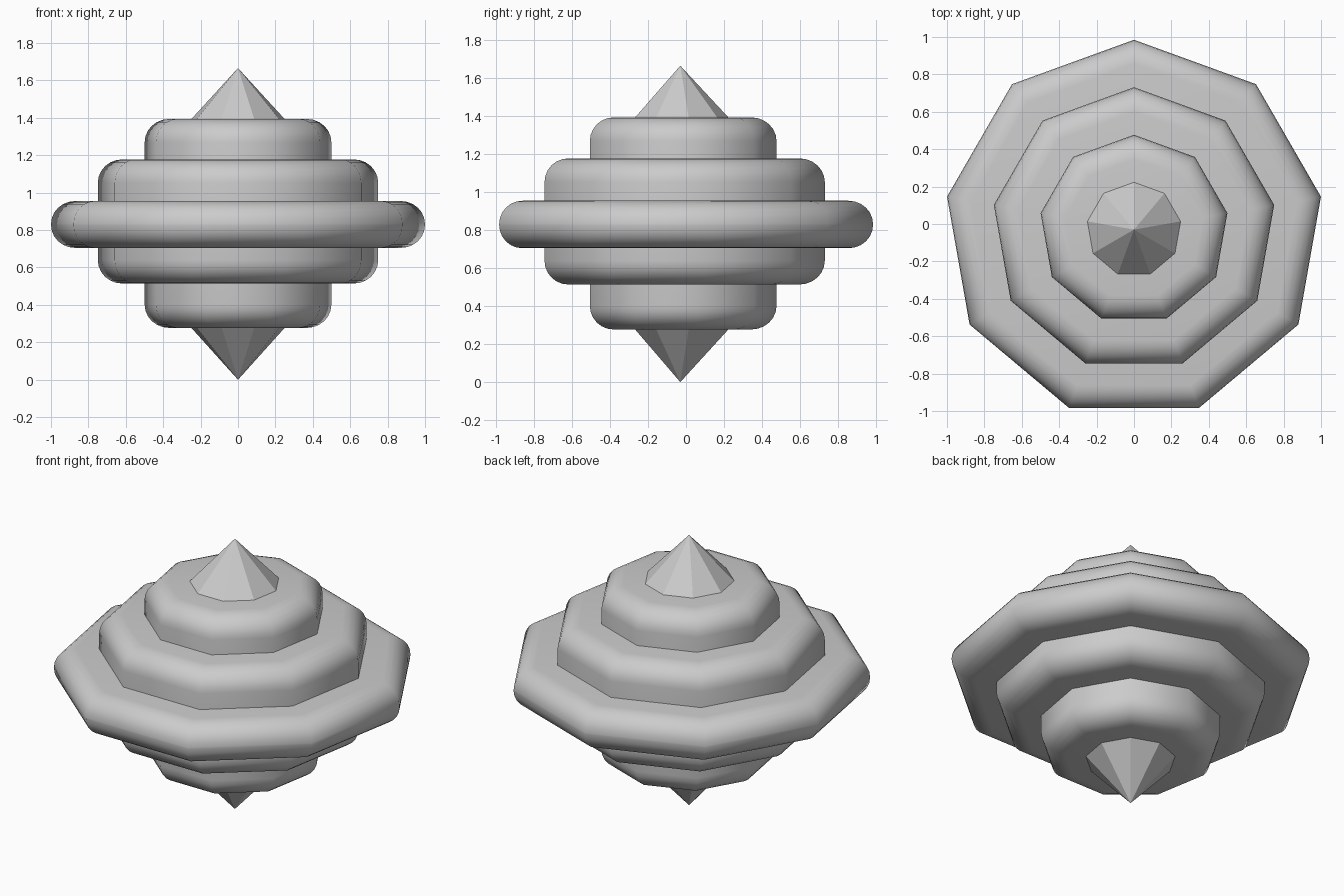
import bpy, bmesh, math
from mathutils import Matrix

cube = bpy.data.objects.get("Cube")
if cube:
    bpy.data.objects.remove(cube, do_unlink=True)

SIDES = 9
CENTRE_Y = -0.03

grey = bpy.data.materials.new("light grey")
grey.use_nodes = True
grey.diffuse_color = (0.6, 0.6, 0.6, 1)
grey.node_tree.nodes["Principled BSDF"].inputs["Base Color"].default_value = (0.6, 0.6, 0.6, 1)


def add_tier(name, r_bottom, r_top, low, high, rim=0.0):
    """Nine-sided drum or cone with a corner at the back and optionally rounded rims."""
    bm = bmesh.new()
    bmesh.ops.create_cone(bm, cap_ends=True, segments=SIDES, radius1=r_bottom,
                          radius2=r_top, depth=high - low)
    bmesh.ops.remove_doubles(bm, verts=bm.verts, dist=1e-5)
    # Turn the first corner to the back
    first = max(bm.verts, key=lambda v: v.co.xy.length)
    turn = math.pi / 2 - math.atan2(first.co.y, first.co.x)
    bmesh.ops.rotate(bm, verts=bm.verts, matrix=Matrix.Rotation(turn, 3, "Z"))
    if rim:
        rims = [e for e in bm.edges if abs(e.verts[0].co.z - e.verts[1].co.z) < 1e-4]
        bmesh.ops.bevel(bm, geom=rims, offset=rim, segments=6, profile=0.5,
                        affect="EDGES", clamp_overlap=True)
    bmesh.ops.recalc_face_normals(bm, faces=bm.faces)
    for face in bm.faces:
        face.smooth = rim > 0
    mesh = bpy.data.meshes.new(name)
    bm.to_mesh(mesh)
    bm.free()
    mesh.materials.append(grey)
    obj = bpy.data.objects.new(name, mesh)
    obj.location = (0, CENTRE_Y, (low + high) / 2)
    bpy.context.collection.objects.link(obj)
    return obj


# Nested rounded drums, widest and flattest on the outside
add_tier("outer_ring", 1.015, 1.015, 0.705, 0.955, 0.122)
add_tier("middle_drum", 0.761, 0.761, 0.514, 1.178, 0.125)
add_tier("inner_drum", 0.507, 0.507, 0.277, 1.394, 0.125)

# Faceted points above and below
add_tier("top_point", 0.254, 0, 1.393, 1.666)
add_tier("bottom_point", 0, 0.254, 0, 0.278)
